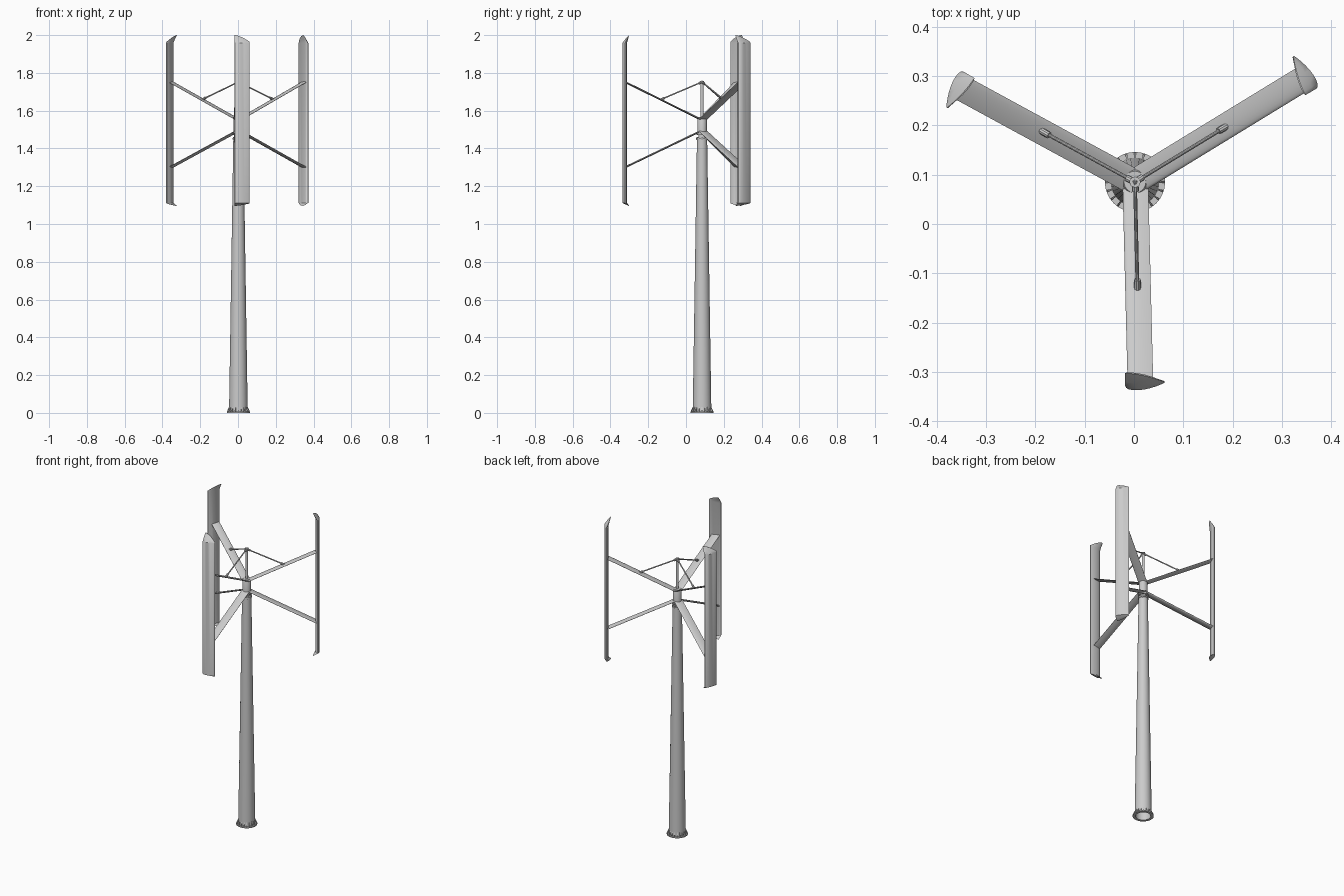
import bpy, bmesh, math
from mathutils import Vector, Matrix

if "Cube" in bpy.data.objects:
    bpy.data.objects.remove(bpy.data.objects["Cube"])

AX = Vector((0.002, 0.085, 0))          # rotor axis position


def finish(name, bm, spin=0.0, smooth=True):
    bmesh.ops.recalc_face_normals(bm, faces=bm.faces)
    bm.transform(Matrix.Translation(AX) @ Matrix.Rotation(spin, 4, 'Z'))
    me = bpy.data.meshes.new(name)
    bm.to_mesh(me)
    bm.free()
    ob = bpy.data.objects.new(name, me)
    bpy.context.collection.objects.link(ob)
    if smooth:
        bpy.ops.object.select_all(action='DESELECT')
        ob.select_set(True)
        bpy.context.view_layer.objects.active = ob
        bpy.ops.object.shade_smooth_by_angle(angle=math.radians(35))
    return ob


def loft(bm, rings, caps=True, closed=False):
    vs = [[bm.verts.new(p) for p in r] for r in rings]
    n = len(vs[0])
    pairs = list(zip(vs, vs[1:])) + ([(vs[-1], vs[0])] if closed else [])
    for a, b in pairs:
        for i in range(n):
            j = (i + 1) % n
            bm.faces.new((a[i], a[j], b[j], b[i]))
    if caps and not closed:
        bm.faces.new(vs[0])
        bm.faces.new(vs[-1])


def lathe(name, profile, n=32, caps=True, closed=False):
    bm = bmesh.new()
    loft(bm, [[(r * math.cos(2 * math.pi * i / n), r * math.sin(2 * math.pi * i / n), z)
               for i in range(n)] for r, z in profile], caps, closed)
    return finish(name, bm)


def rod(bm, a, b, r, n=10):
    a, b = Vector(a), Vector(b)
    m = (b - a).to_track_quat('Z', 'Y').to_matrix()
    ring = [m @ Vector((r * math.cos(2 * math.pi * i / n), r * math.sin(2 * math.pi * i / n), 0))
            for i in range(n)]
    loft(bm, [[a + p for p in ring], [b + p for p in ring]])


def airfoil(n=10):
    """Closed outline of (chord fraction, -1..1 thickness), round nose at 0."""
    us = [(1 - math.cos(math.pi * i / n)) / 2 for i in range(n + 1)]
    def t(u):
        return 2.6 * (math.sqrt(u) * 1.05 - 0.45 * u - 0.6 * u * u) / 1.45 + 0.12 * u
    return [(u, t(u)) for u in us] + [(u, -t(u)) for u in us[-1:0:-1]]


FOIL = airfoil()
PEAK = max(t for _, t in FOIL)
FOIL = [(u, t / PEAK) for u, t in FOIL]

# Tower: tapered hollow tube
lathe("tower", [(0.049, 0.0), (0.049, 0.03), (0.027, 1.45), (0.024, 1.45), (0.044, 0.03), (0.044, 0.0)],
      closed=True)

# Base ring with gusset plates
lathe("base_flange", [(0.044, 0), (0.061, 0), (0.061, 0.007), (0.044, 0.007)], closed=True)
for i in range(20):
    bm = bmesh.new()
    tri = [(0.047, 0.006), (0.060, 0.006), (0.059, 0.011), (0.049, 0.032), (0.047, 0.032)]
    loft(bm, [[(x, w, z) for x, z in tri] for w in (-0.0018, 0.0018)])
    finish("base_gusset", bm, 2 * math.pi * i / 20, False)

# Hub, bearing collar and mast
lathe("tower_collar", [(0.031, 1.448), (0.031, 1.456), (0.02, 1.456), (0.02, 1.475)])
lathe("hub_plate", [(0.030, 1.470), (0.030, 1.476)])
lathe("hub", [(0.025, 1.476), (0.025, 1.560), (0.022, 1.566)])
lathe("mast", [(0.008, 1.56), (0.008, 1.75), (0.011, 1.75), (0.011, 1.757)], 16)
for i in range(8):
    bm = bmesh.new()
    rod(bm, (0.0255, 0, 1.444), (0.0255, 0, 1.461), 0.003, 6)
    finish("collar_bolt", bm, 2 * math.pi * i / 8, False)

# Rotor: blade, two arms and a stay per direction
X0, CH, YC, TH = -0.020, 0.080, -0.413, 0.0115


def blade_ring(z, rise, shift, thick):
    """Blade section; rise and inward shift fade to zero at the trailing edge."""
    out = []
    for u, t in FOIL:
        f = 1 - u ** 1.6
        y = YC + 0.008 * u + t * TH * thick + shift * f
        out.append((X0 + CH * u, y, z + rise * f))
    return out


for k in range(3):
    spin = 2 * math.pi * k / 3
    bm = bmesh.new()
    loft(bm, [blade_ring(1.109, -0.013, 0.026, 0.12),
              blade_ring(1.110, -0.007, 0.014, 0.65),
              blade_ring(1.112, 0, 0, 1),
              blade_ring(1.958, 0, 0, 1),
              blade_ring(1.961, 0.018, 0.012, 0.70),
              blade_ring(1.964, 0.036, 0.026, 0.12)])
    finish("blade", bm, spin)

    for name, z0, z1 in (("upper_arm", 1.556, 1.752), ("lower_arm", 1.490, 1.300)):
        bm = bmesh.new()
        loft(bm, [[(cx - 0.026 + 0.052 * u, y, z + t * 0.0055) for u, t in FOIL]
                  for cx, y, z in ((0.001, -0.012, z0), (0.011, -0.408, z1))])
        finish(name, bm, spin)

    bm = bmesh.new()
    rod(bm, (0, 0, 1.752), (0.005, -0.212, 1.662), 0.0038)
    rod(bm, (0.005, -0.198, 1.668), (0.005, -0.218, 1.658), 0.007)
    rod(bm, (0, 0.004, 1.753), (0.001, -0.018, 1.744), 0.007)
    finish("stay_rod", bm, spin)
